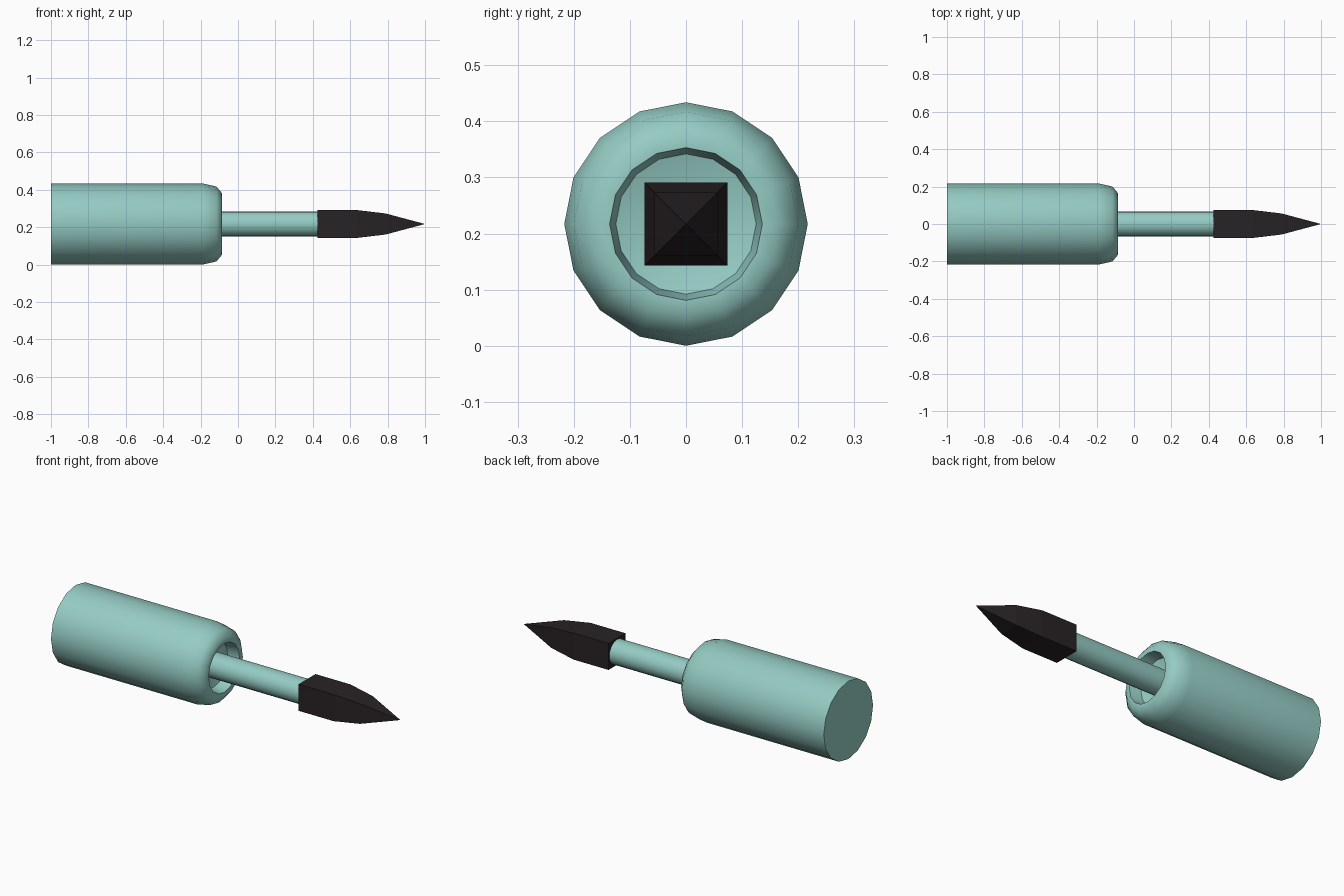
import bpy, bmesh, math

if "Cube" in bpy.data.objects:
    bpy.data.objects.remove(bpy.data.objects["Cube"])

ZC = 0.217


def material(name, rgb):
    m = bpy.data.materials.new(name)
    m.diffuse_color = (*rgb, 1)
    m.use_nodes = True
    m.node_tree.nodes["Principled BSDF"].inputs["Base Color"].default_value = m.diffuse_color
    return m


def revolve(name, profile, sides, mat, turn=0.0, stretch=1.0, smooth=None):
    """Lathe (x, radius) points around the x axis; radius 0 makes a tip."""
    bm = bmesh.new()
    rings = []
    for x, r in profile:
        if r == 0:
            rings.append([bm.verts.new((x, 0, ZC))])
            continue
        ring = []
        for i in range(sides):
            a = turn + 2 * math.pi * i / sides
            ring.append(bm.verts.new((x, r * stretch * math.cos(a),
                                      ZC + r * stretch * math.sin(a))))
        rings.append(ring)
    for a, b in zip(rings, rings[1:]):
        for i in range(sides):
            j = (i + 1) % sides
            if len(b) == 1:
                bm.faces.new((a[i], a[j], b[0]))
            else:
                bm.faces.new((a[i], a[j], b[j], b[i]))
    for ring in (rings[0], rings[-1]):
        if len(ring) > 1:
            bm.faces.new(ring)
    bmesh.ops.recalc_face_normals(bm, faces=bm.faces)
    me = bpy.data.meshes.new(name)
    bm.to_mesh(me)
    bm.free()
    me.materials.append(mat)
    ob = bpy.data.objects.new(name, me)
    bpy.context.collection.objects.link(ob)
    if smooth:
        bpy.ops.object.select_all(action='DESELECT')
        ob.select_set(True)
        bpy.context.view_layer.objects.active = ob
        bpy.ops.object.shade_smooth_by_angle(angle=math.radians(smooth))
    return ob


teal = material("teal", (0.30, 0.60, 0.55))
dark = material("dark", (0.022, 0.016, 0.018))

# Handle with rounded shoulder, flat rim and shallow recess
revolve("handle", [(-1, 0.217), (-0.19, 0.217), (-0.115, 0.2), (-0.085, 0.164),
                   (-0.085, 0.136), (-0.15, 0.125), (-0.17, 0.06)],
        16, teal, smooth=50)

# Thin stem rising out of the recess
revolve("stem", [(-0.18, 0.068), (0.44, 0.068)], 16, teal, smooth=50)

# Square tapered brush tip
revolve("brush_tip", [(0.425, 0.074), (0.64, 0.074), (0.79, 0.056), (1.0, 0)],
        4, dark, turn=math.pi / 4, stretch=math.sqrt(2))
